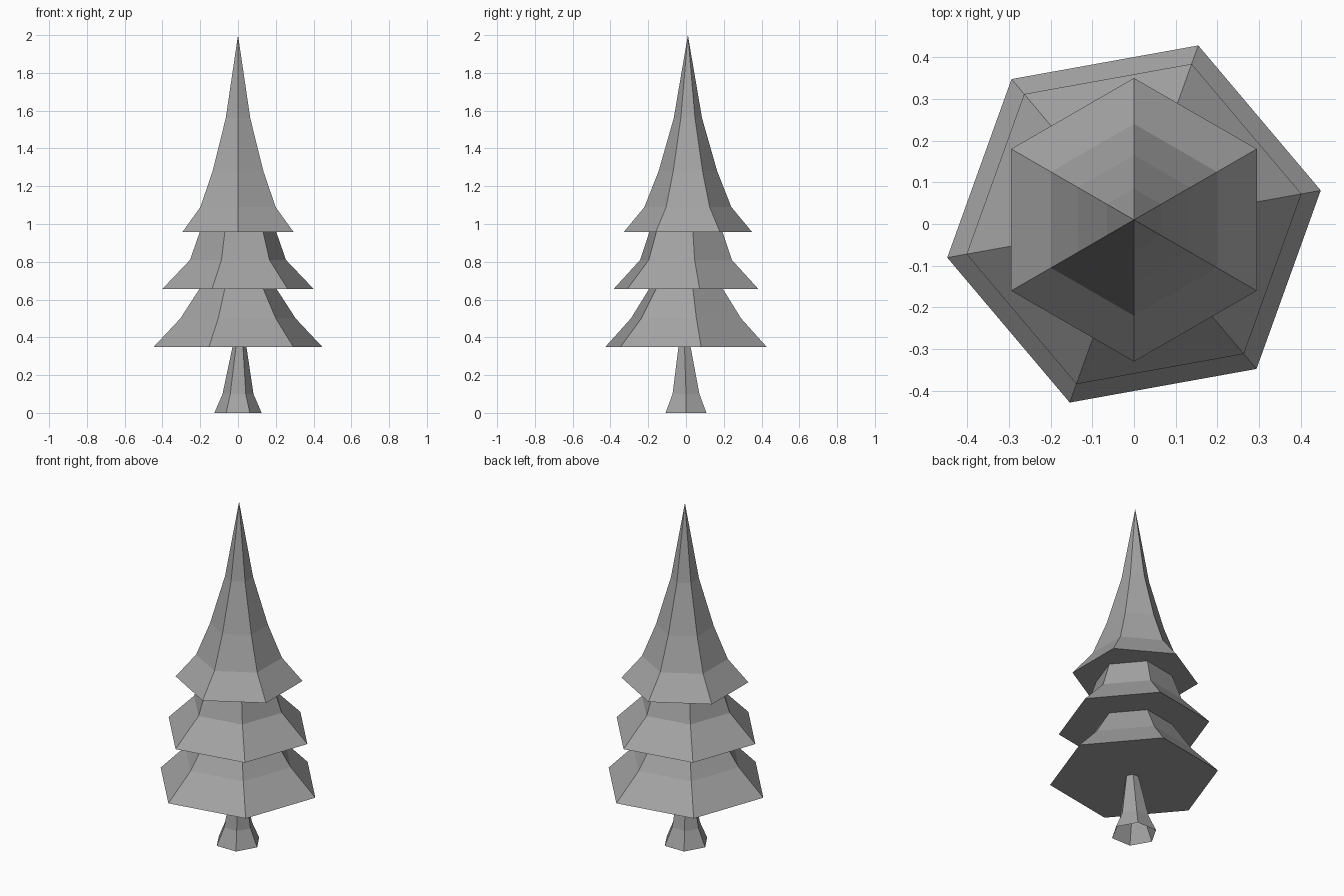
import bpy, bmesh
from math import cos, sin, pi, radians

if "Cube" in bpy.data.objects:
    bpy.data.objects.remove(bpy.data.objects["Cube"])

SIDES = 6

grey = bpy.data.materials.new("dark_grey")
grey.diffuse_color = (0.37, 0.37, 0.37, 1)
grey.use_nodes = True
grey.node_tree.nodes["Principled BSDF"].inputs["Base Color"].default_value = grey.diffuse_color


def stack(name, rings, turn=0, base=True):
    """Six-sided solid from (z, radius, x, y) rings; radius 0 gives a tip."""
    bm = bmesh.new()
    loops = []
    for z, r, cx, cy in rings:
        if r == 0:
            loops.append([bm.verts.new((cx, cy, z))] * SIDES)
        else:
            angles = [radians(turn) + 2 * pi * i / SIDES for i in range(SIDES)]
            loops.append([bm.verts.new((cx + r * cos(a), cy + r * sin(a), z)) for a in angles])
    for low, high in zip(loops, loops[1:]):
        for i in range(SIDES):
            j = (i + 1) % SIDES
            face = [low[i], low[j], high[j]]
            if high[i] is not high[j]:
                face.append(high[i])
            bm.faces.new(face)
    if base:
        bm.faces.new(loops[0][::-1])
    mesh = bpy.data.meshes.new(name)
    bm.to_mesh(mesh)
    bm.free()
    mesh.materials.append(grey)
    obj = bpy.data.objects.new(name, mesh)
    bpy.context.collection.objects.link(obj)
    return obj


# Flared trunk, open underneath, leaning very slightly towards its top
stack("trunk", [(0, 0.125, 0, 0), (0.1, 0.082, 0, 0), (0.355, 0.036, 0.008, -0.008)], base=False)

# Two lower skirts of branches, turned the same way
stack("lower_branches", [(0.348, 0.455, 0, 0), (0.5, 0.31, 0, 0), (0.66, 0.205, 0, 0)], 10.2)
stack("middle_branches", [(0.655, 0.408, 0, 0), (0.81, 0.258, 0, 0), (0.96, 0.205, 0, 0)], 10.2)

# Tall concave crown ending in a point, set slightly back
crown = [(0.957, 0.34), (1.09, 0.23), (1.28, 0.155), (1.56, 0.075), (2.0, 0)]
stack("crown", [(z, r, 0, 0.01) for z, r in crown], 30)
